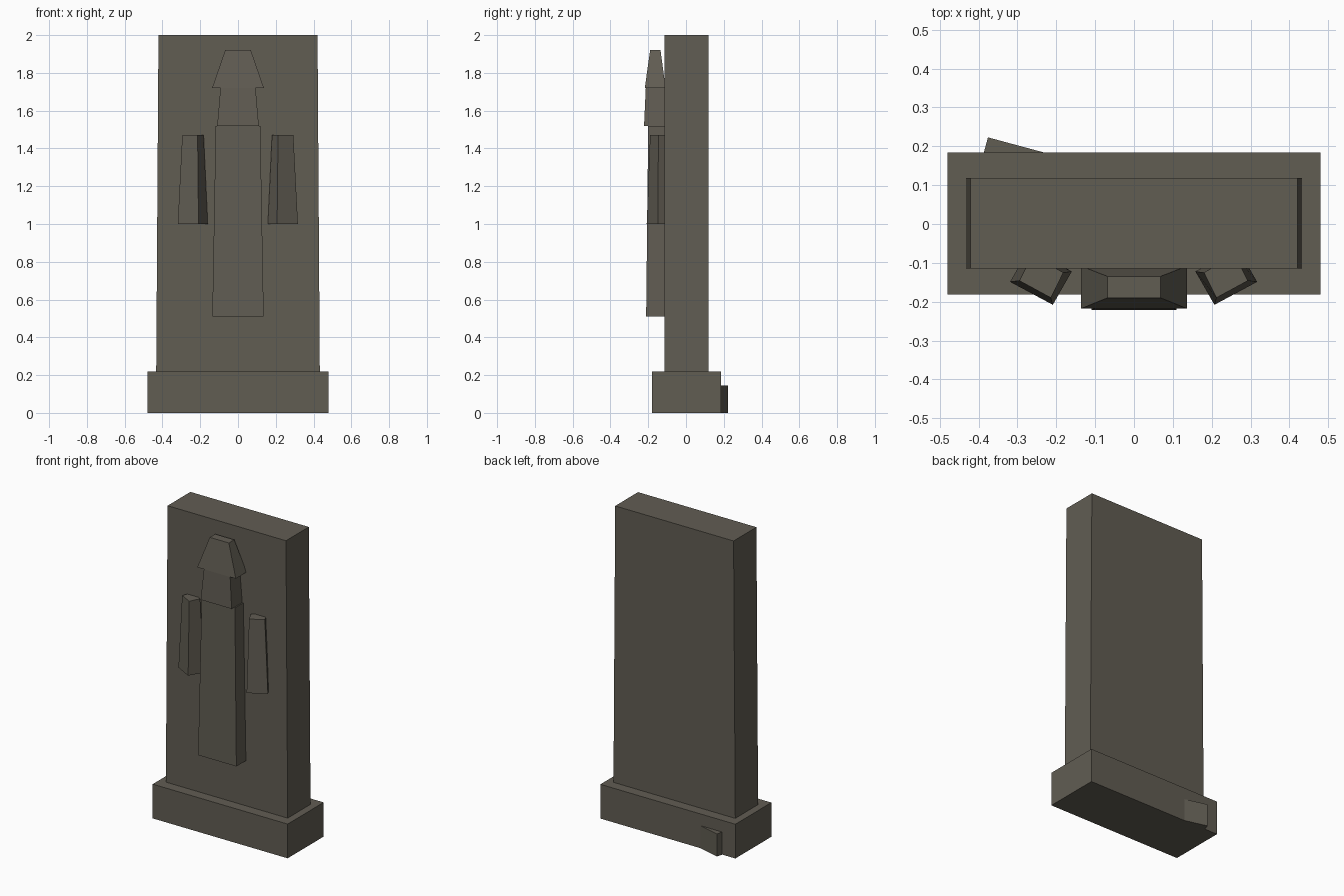
import bpy

if "Cube" in bpy.data.objects:
    bpy.data.objects.remove(bpy.data.objects["Cube"])

stone = bpy.data.materials.new("weathered grey stone")
stone.diffuse_color = (0.120, 0.109, 0.086, 1)
stone.use_nodes = True
stone.node_tree.nodes["Principled BSDF"].inputs["Base Color"].default_value = stone.diffuse_color


def loft(name, bottom, top, z0, z1):
    """Solid between two four-cornered outlines (anticlockwise from above)."""
    verts = [(x, y, z0) for x, y in bottom] + [(x, y, z1) for x, y in top]
    faces = [(3, 2, 1, 0), (4, 5, 6, 7)]
    faces += [(i, (i + 1) % 4, (i + 1) % 4 + 4, i + 4) for i in range(4)]
    mesh = bpy.data.meshes.new(name)
    mesh.from_pydata(verts, [], faces)
    mesh.materials.append(stone)
    obj = bpy.data.objects.new(name, mesh)
    bpy.context.collection.objects.link(obj)
    return obj


def rect(half_x, y0, y1):
    return [(-half_x, y0), (half_x, y0), (half_x, y1), (-half_x, y1)]


# Plinth and slightly tapering slab
loft("plinth", rect(0.48, -0.181, 0.184), rect(0.48, -0.181, 0.184), 0, 0.22)
loft("slab", rect(0.433, -0.114, 0.118), rect(0.421, -0.114, 0.118), 0.22, 2.0)

# Relief figure: body, neck, head
loft("figure_body", rect(0.136, -0.211, -0.09), rect(0.118, -0.200, -0.09), 0.51, 1.52)
loft("figure_neck", rect(0.110, -0.222, -0.09), rect(0.093, -0.213, -0.09), 1.52, 1.72)
loft("figure_head", rect(0.137, -0.218, -0.108), rect(0.068, -0.190, -0.135), 1.72, 1.92)

# Turned, tapering arms on either side
arm_bottom = [(0.207, -0.208), (0.317, -0.149), (0.268, -0.063), (0.158, -0.122)]
arm_top = [(0.212, -0.190), (0.293, -0.146), (0.260, -0.080), (0.180, -0.125)]
loft("right_arm", arm_bottom, arm_top, 1.0, 1.47)
flip = lambda pts: [(-x - 0.002, y) for x, y in reversed(pts)]
loft("left_arm", flip(arm_bottom), flip(arm_top), 1.0, 1.47)

# Small loose stone turned into the back of the plinth
stone_outline = [(-0.402, 0.127), (-0.209, 0.075), (-0.183, 0.171), (-0.376, 0.223)]
loft("loose_stone", stone_outline, stone_outline, 0, 0.145)
